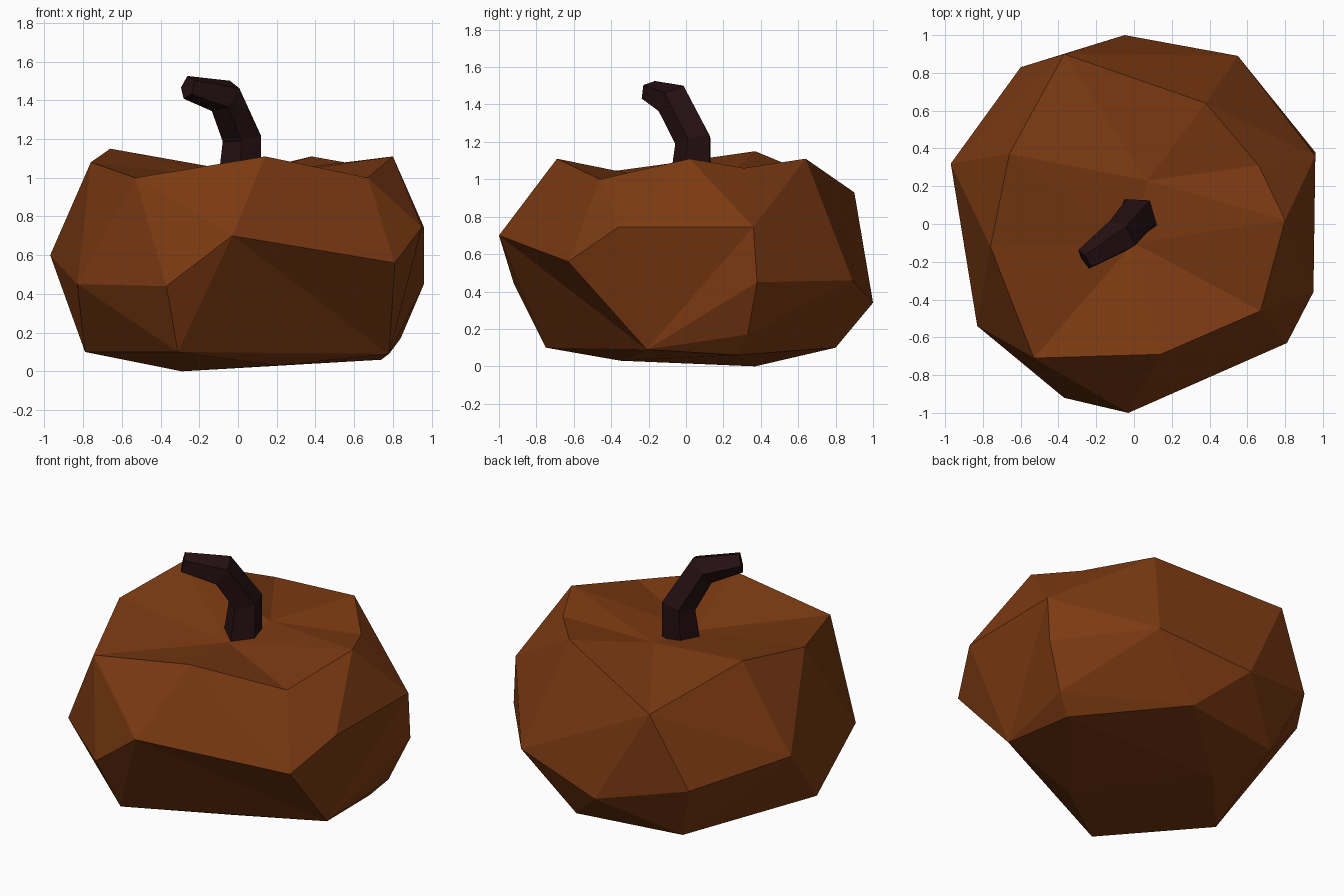
import bpy
import bmesh
import math
from mathutils import Vector

default_cube = bpy.data.objects.get("Cube")
if default_cube:
    bpy.data.objects.remove(default_cube, do_unlink=True)


def make_material(name, colour):
    material = bpy.data.materials.new(name)
    material.use_nodes = True
    material.diffuse_color = (*colour, 1)
    shader = material.node_tree.nodes["Principled BSDF"]
    shader.inputs["Base Color"].default_value = (*colour, 1)
    shader.inputs["Roughness"].default_value = 0.9
    return material


def finish(bm, name, material):
    """Turn a bmesh into a flat shaded object with outward normals."""
    bmesh.ops.recalc_face_normals(bm, faces=bm.faces)
    mesh = bpy.data.meshes.new(name)
    bm.to_mesh(mesh)
    bm.free()
    mesh.materials.append(material)
    obj = bpy.data.objects.new(name, mesh)
    bpy.context.collection.objects.link(obj)
    return obj


def stitch(bm, upper, lower, steps):
    """Join two closed rings with triangles; each step advances U(pper) or L(ower)."""
    u = l = 0
    for step in steps.replace(" ", ""):
        a, b = upper[u % len(upper)], lower[l % len(lower)]
        if step == "U":
            u += 1
            c = upper[u % len(upper)]
        else:
            l += 1
            c = lower[l % len(lower)]
        bm.faces.new((a, b, c))


orange = make_material("pumpkin orange", (0.2, 0.042, 0.006))
brown = make_material("dark stem brown", (0.018, 0.005, 0.006))

# Body: uneven hand-cut rings, each running counterclockwise from the front
bm = bmesh.new()


def ring(*points):
    return [bm.verts.new(p) for p in points]


dimple = ring((0, -.1, .99), (.07, .23, 1.02))
rim = ring((-.53, -.71, 1), (.14, -.69, 1.11), (.67, -.46, 1),
           (.8, .02, 1.11), (.66, .31, 1.06), (.38, .64, 1.11),
           (-.37, .9, .93), (-.66, .37, 1.15), (-.76, -.12, 1.08))
belly = ring((-.83, -.54, .45), (-.37, -.92, .44), (-.03, -1, .7),
             (.81, -.63, .56), (.95, -.36, .745), (.96, .36, .745),
             (.55, .89, .46), (-.05, 1, .34), (-.6, .83, .47), (-.97, .32, .6))
flank = ring((.96, .38, .45), (.84, .33, .17))
base = ring((-.79, -.2, .1), (-.31, -.75, .1), (.78, -.21, .09),
            (.74, .28, .06), (.22, .8, .1), (-.46, .69, .1))
floor = ring((-.29, .37, 0), (.2, -.35, .03))

stitch(bm, dimple, rim, "LLL U LLLL U LL")
stitch(bm, rim, belly, "LL U L U L U L UU L U LLL UU L U")
stitch(bm, belly[:6] + flank + belly[6:], base, "L UU L UUUUU LL UU L UU L U")
stitch(bm, base, floor, "U L UU L UUU")

# Extra facets where the belly splits on one flank
bm.faces.new((belly[5], flank[0], belly[6]))
bm.faces.new((flank[0], flank[1], belly[6]))
finish(bm, "pumpkin_body", orange)

# Stem: five-sided tube swept along a bent path
path = [((.01, .03, .95), .12), ((.02, .045, 1.21), .105),
        ((-.07, -.065, 1.42), .1), ((-.26, -.19, 1.467), .063)]
SIDES = 5
bm = bmesh.new()
centres = [Vector(p) for p, _ in path]
rings = []
for i, (_, radius) in enumerate(path):
    before = centres[max(i - 1, 0)]
    after = centres[min(i + 1, len(path) - 1)]
    into = (centres[i] - before).normalized()
    out = (after - centres[i]).normalized()
    turn = Vector((0, 0, 1)).rotation_difference(into + out)
    section = []
    for k in range(SIDES):
        angle = math.radians(-20) + math.tau * k / SIDES
        spoke = Vector((math.cos(angle), math.sin(angle), 0)) * radius
        section.append(bm.verts.new(centres[i] + turn @ spoke))
    rings.append(section)
for low, high in zip(rings, rings[1:]):
    for k in range(SIDES):
        n = (k + 1) % SIDES
        bm.faces.new((low[k], low[n], high[n], high[k]))
bm.faces.new(rings[0][::-1])
bm.faces.new(rings[-1])
finish(bm, "stem", brown)
